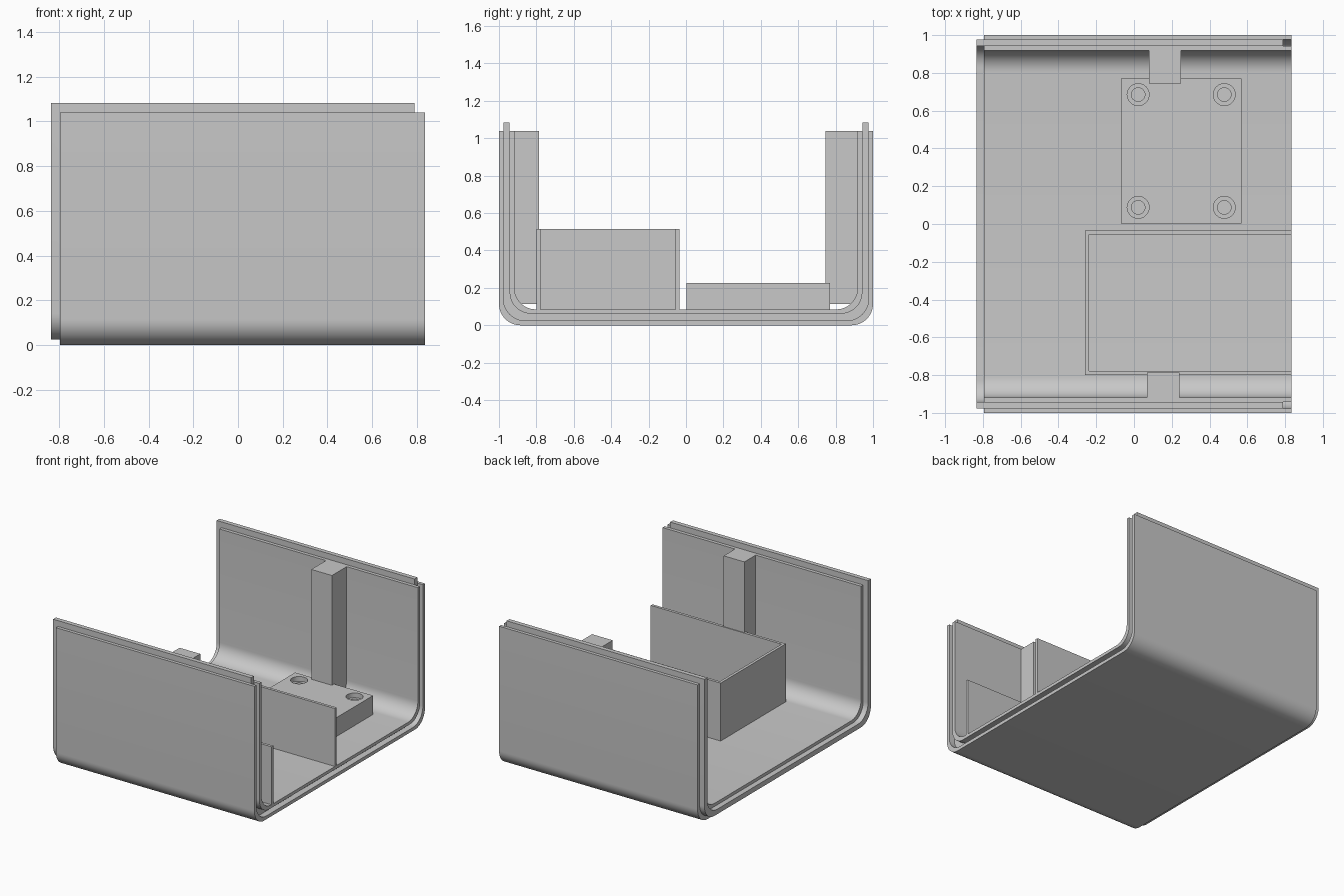
import bpy, bmesh, math
from mathutils import Vector

cube = bpy.data.objects.get("Cube")
if cube:
    bpy.data.objects.remove(cube, do_unlink=True)

grey = bpy.data.materials.new("light grey")
grey.use_nodes = True
grey.diffuse_color = (0.58, 0.58, 0.58, 1)
grey.node_tree.nodes["Principled BSDF"].inputs["Base Color"].default_value = grey.diffuse_color


def prism(name, points, offset):
    """Extrude a closed 3D outline along an offset."""
    bm = bmesh.new()
    face = bm.faces.new([bm.verts.new(p) for p in points])
    new = bmesh.ops.extrude_face_region(bm, geom=[face])["geom"]
    moved = [v for v in new if isinstance(v, bmesh.types.BMVert)]
    bmesh.ops.translate(bm, vec=Vector(offset), verts=moved)
    bmesh.ops.recalc_face_normals(bm, faces=bm.faces)
    mesh = bpy.data.meshes.new(name)
    bm.to_mesh(mesh)
    bm.free()
    mesh.materials.append(grey)
    obj = bpy.data.objects.new(name, mesh)
    bpy.context.collection.objects.link(obj)
    return obj


def box(name, x0, x1, y0, y1, z0, z1):
    return prism(name, [(x0, y0, z0), (x1, y0, z0), (x1, y1, z0), (x0, y1, z0)], (0, 0, z1 - z0))


def disc(name, x, y, radius, z0, z1, sides=32):
    ring = [math.tau * i / sides for i in range(sides)]
    return prism(name, [(x + radius * math.cos(a), y + radius * math.sin(a), z0) for a in ring],
                 (0, 0, z1 - z0))


def channel_path(half, floor, top, radius=0.115, steps=12):
    """Rounded U in the y-z plane, from the front wall to the back wall."""
    side = [(half, top)]
    for i in range(steps + 1):
        a = math.pi / 2 * i / steps
        side.append((half - radius + radius * math.cos(a), floor + radius - radius * math.sin(a)))
    return [(-y, z) for y, z in side] + side[::-1]


def channel(name, outer, inner, top, x0, x1):
    path = channel_path(*outer, top) + channel_path(*inner, top)[::-1]
    return prism(name, [(x0, y, z) for y, z in path], (x1 - x0, 0, 0))


def combine(obj, tool, operation):
    mod = obj.modifiers.new("combine", "BOOLEAN")
    mod.operation, mod.solver, mod.object = operation, "EXACT", tool
    select(obj)
    bpy.ops.object.modifier_apply(modifier=mod.name)
    bpy.data.objects.remove(tool, do_unlink=True)


def select(obj):
    bpy.ops.object.select_all(action="DESELECT")
    obj.select_set(True)
    bpy.context.view_layer.objects.active = obj


# Channel-shaped shell with a tongue on one end and a groove on the other
outer_line, inner_line = (0.976, 0.025), (0.943, 0.062)
shell = channel("shell", (1.0, 0.0), (0.918, 0.085), 1.04, -0.795, 0.835)
combine(shell, channel("tongue", outer_line, inner_line, 1.083, -0.835, 0.79), "UNION")
combine(shell, channel("groove", outer_line, inner_line, 1.2, 0.79, 0.9), "DIFFERENCE")

# Posts standing against the side walls
box("back_post", 0.08, 0.25, 0.745, 0.918, 0.115, 1.04)
box("front_post", 0.07, 0.24, -0.918, -0.785, 0.115, 1.04)

# Thin-walled tray, open towards one end
x0, x1, y0, y1, wall = -0.26, 0.835, -0.80, -0.035, 0.021
outline = [(x1, y0), (x0, y0), (x0, y1), (x1, y1),
           (x1, y1 - wall), (x0 + wall, y1 - wall), (x0 + wall, y0 + wall), (x1, y0 + wall)]
prism("tray_walls", [(x, y, 0.085) for x, y in outline], (0, 0, 0.43))

# Mounting block with four counterbored holes
block = box("mounting_block", -0.07, 0.57, 0.003, 0.77, 0.085, 0.225)
for x in (0.022, 0.478):
    for y in (0.088, 0.685):
        combine(block, disc("counterbore", x, y, 0.058, 0.19, 0.3), "DIFFERENCE")
        combine(block, disc("screw_hole", x, y, 0.036, 0.1, 0.3), "DIFFERENCE")

# Smooth the rounded corners and hole walls
for obj in (shell, block):
    select(obj)
    bpy.ops.object.shade_smooth_by_angle(angle=math.radians(30))
